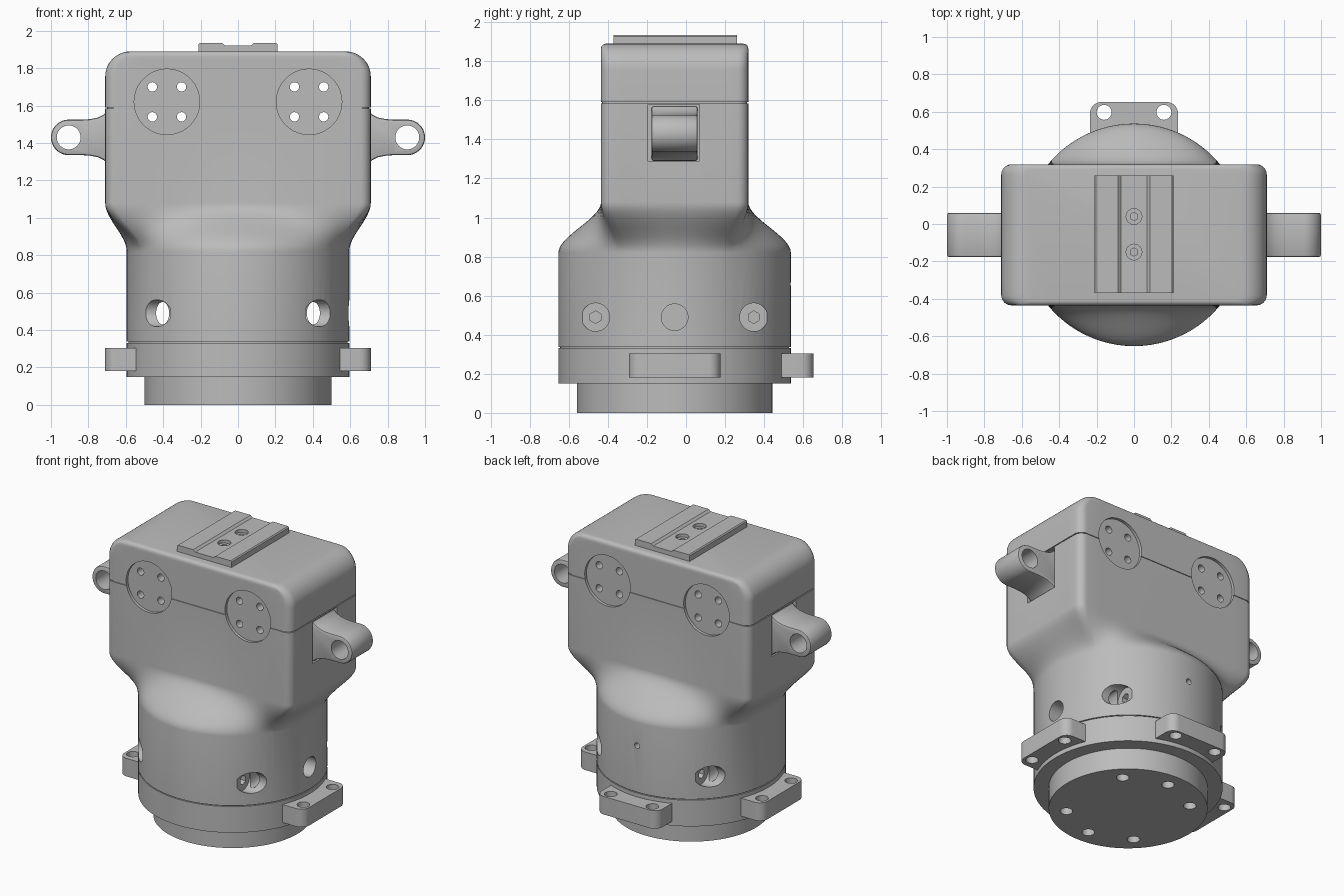
import bpy, bmesh, math
from mathutils import Vector, Matrix

if "Cube" in bpy.data.objects:
    bpy.data.objects.remove(bpy.data.objects["Cube"], do_unlink=True)

CY = -0.058                       # shared centre of barrel and housing in y
HX, HY, CORNER = 0.71, 0.377, 0.055
BARREL = 0.595

grey = bpy.data.materials.new("machined grey")
grey.use_nodes = True
grey.diffuse_color = (0.5, 0.5, 0.5, 1)
grey.node_tree.nodes["Principled BSDF"].inputs["Base Color"].default_value = (0.5, 0.5, 0.5, 1)


def to_object(name, bm):
    bmesh.ops.recalc_face_normals(bm, faces=bm.faces)
    mesh = bpy.data.meshes.new(name)
    bm.to_mesh(mesh)
    bm.free()
    obj = bpy.data.objects.new(name, mesh)
    bpy.context.collection.objects.link(obj)
    return obj


def cylinder(name, a, b, radius, sides=40):
    a, b = Vector(a), Vector(b)
    axis = b - a
    turn = axis.to_track_quat('Z', 'Y').to_matrix().to_4x4()
    bm = bmesh.new()
    bmesh.ops.create_cone(bm, cap_ends=True, segments=sides, radius1=radius, radius2=radius,
                          depth=axis.length, matrix=Matrix.Translation((a + b) / 2) @ turn)
    return to_object(name, bm)


def prism(name, points, push):
    bm = bmesh.new()
    face = bm.faces.new([bm.verts.new(p) for p in points])
    made = bmesh.ops.extrude_face_region(bm, geom=[face])["geom"]
    bmesh.ops.translate(bm, vec=push, verts=[v for v in made if isinstance(v, bmesh.types.BMVert)])
    return to_object(name, bm)


def box(name, low, high):
    (x, y, z), (u, v, w) = low, high
    return prism(name, [(x, y, z), (u, y, z), (u, v, z), (x, v, z)], (0, 0, w - z))


def apply(obj, mod):
    bpy.context.view_layer.objects.active = obj
    bpy.ops.object.modifier_apply(modifier=mod.name)


def cut(obj, cutters):
    for cutter in cutters:
        mod = obj.modifiers.new("cut", 'BOOLEAN')
        mod.operation, mod.solver, mod.object = 'DIFFERENCE', 'EXACT', cutter
        apply(obj, mod)
        bpy.data.objects.remove(cutter, do_unlink=True)


def soften(obj, width):
    mod = obj.modifiers.new("soften", 'BEVEL')
    mod.width, mod.segments, mod.angle_limit = width, 2, math.radians(50)
    apply(obj, mod)


def finish(obj):
    obj.data.materials.clear()
    obj.data.materials.append(grey)
    for poly in obj.data.polygons:
        poly.material_index = 0
    bpy.ops.object.select_all(action='DESELECT')
    obj.select_set(True)
    bpy.context.view_layer.objects.active = obj
    bpy.ops.object.shade_smooth_by_angle(angle=math.radians(30))


def arc(cx, cy, r, start, end, steps):
    return [Vector((cx + r * math.cos(t), cy + r * math.sin(t)))
            for t in (start + (end - start) * i / steps for i in range(steps + 1))]


# Rounded rectangle whose straight edges are divided evenly by angle
def housing_section():
    quarter = math.pi / 2
    corners = [arc(sx * (HX - CORNER), sy * (HY - CORNER), CORNER, k * quarter, (k + 1) * quarter, 6)
               for k, (sx, sy) in enumerate([(1, 1), (-1, 1), (-1, -1), (1, -1)])]
    points = []
    for k, bend in enumerate(corners):
        points += bend
        a, b = bend[-1], corners[(k + 1) % 4][0]
        span = (math.atan2(b.y, b.x) - math.atan2(a.y, a.x)) % math.tau
        steps = 26 if k % 2 == 0 else 12
        for i in range(1, steps):
            t = math.atan2(a.y, a.x) + span * i / steps
            d = Vector((math.cos(t), math.sin(t)))
            points.append(a - (b - a) * (a.cross(d) / (b - a).cross(d)))
    return points


# Barrel blending into the box-shaped housing, with two seam grooves
section = housing_section()
circle = [p.normalized() * BARREL for p in section]
rings = []


def ring(z, shape, sx=1.0, sy=1.0):
    rings.append([(p.x * sx, p.y * sy + CY, z) for p in shape])


def groove(z, shape):
    for dz, s in [(-0.003, 1), (-0.003, 0.985), (0.003, 0.985), (0.003, 1)]:
        ring(z + dz, shape, s, s)


ring(0.15, circle)
groove(0.335, circle)
for i in range(17):
    t = i / 16
    blend = t * t * (3 - 2 * t)
    ring(0.82 + 0.26 * t, [c.lerp(s, blend) for c, s in zip(circle, section)])
groove(1.588, section)
TOP, ROUND, EDGE = 1.89, 0.135, 0.025
for i in range(13):
    t = math.pi / 2 * i / 12
    z = TOP - ROUND + ROUND * math.sin(t)
    over = max(0, z - TOP + EDGE)
    hy = HY - EDGE + math.sqrt(max(0, EDGE ** 2 - over ** 2))
    ring(z, section, (HX - ROUND * (1 - math.cos(t))) / HX, hy / HY)

bm = bmesh.new()
loops = [[bm.verts.new(p) for p in r] for r in rings]
for low, high in zip(loops, loops[1:]):
    for i in range(len(low)):
        j = (i + 1) % len(low)
        bm.faces.new((low[i], low[j], high[j], high[i]))
bm.faces.new(loops[0])
bm.faces.new(loops[-1])
housing = to_object("housing", bm)

# Round recesses front and back, each with four through holes
cutters = []
for sx in (-1, 1):
    x, z = sx * 0.38, 1.62
    for sy in (-1, 1):
        cutters.append(cylinder("recess", (x, CY + sy * (HY - 0.02), z), (x, CY + sy * 0.6, z), 0.175, 64))
    for dx in (-0.078, 0.078):
        for dz in (-0.08, 0.08):
            cutters.append(cylinder("hole", (x + dx, -1, z + dz), (x + dx, 1, z + dz), 0.025, 24))
    # Side pocket behind the lug
    near, far = sorted((sx * 0.685, sx * 0.8))
    cutters.append(box("pocket", (near, -0.195, 1.29), (far, 0.07, 1.58)))
    # Screw bores in the barrel, with hex sockets and a sight hole through
    for sy in (-1, 1):
        y = CY + sy * 0.405
        cutters.append(cylinder("bore", (sx * 0.362, y, 0.49), (sx, y, 0.49), 0.072))
        cutters.append(cylinder("socket", (sx * 0.32, y, 0.49), (sx * 0.4, y, 0.49), 0.032, 6))
    sight = cylinder("sight", (0, -1, 0), (0, 1, 0), 0.06)
    sight.data.transform(Matrix.Translation((sx * 0.403, 0, 0.49)) @ Matrix.Diagonal((0.58, 1, 1, 1)))
    cutters.append(sight)
cutters.append(cylinder("port", (0.48, CY, 0.49), (1, CY, 0.49), 0.068))
cutters.append(cylinder("set_screw_hole", (0, 0.4, 0.66), (0, 1, 0.66), 0.02, 20))
cut(housing, cutters)
finish(housing)

# Base spigot with six bolt holes
base = cylinder("base_spigot", (0, CY, 0), (0, CY, 0.2), 0.5, 96)
bolts = []
for deg in (45, 90, 135, 225, 270, 315):
    x, y = 0.39 * math.cos(math.radians(deg)), CY + 0.39 * math.sin(math.radians(deg))
    bolts.append(cylinder("bolt", (x, y, -0.1), (x, y, 0.12), 0.04, 28))
cut(base, bolts)
finish(base)

# Three mounting tabs round the barrel
for name, deg in (("back_tab", 0), ("right_tab", 90), ("left_tab", -90)):
    outline = [Vector((0.235, 0.45))] + arc(0.175, 0.65, 0.06, 0, math.pi / 2, 8)
    outline += [Vector((-p.x, p.y)) for p in reversed(outline)]
    tab = prism(name, [(p.x, p.y, 0.18) for p in outline], (0, 0, 0.125))
    cut(tab, [cylinder("hole", (x, 0.655, 0), (x, 0.655, 0.5), 0.04, 28) for x in (-0.16, 0.16)])
    tab.data.transform(Matrix.Translation((0, CY, 0)) @ Matrix.Rotation(math.radians(deg), 4, 'Z'))
    finish(tab)

# Side lugs with an eye and a flared root
for name, sx in (("left_lug", 1), ("right_lug", -1)):
    flare = [(0.62, 0.145), (0.70, 0.138), (0.72, 0.12), (0.75, 0.106), (0.79, 0.098), (0.83, 0.095)]
    top = [Vector(p) for p in flare] + arc(0.905, 0, 0.095, math.pi / 2, 0, 12)
    outline = top + [Vector((p.x, -p.y)) for p in reversed(top[:-1])]
    lug = prism(name, [(sx * p.x, -0.177, 1.43 + p.y) for p in outline], (0, 0.237, 0))
    soften(lug, 0.012)
    cut(lug, [cylinder("eye", (sx * 0.905, -1, 1.43), (sx * 0.905, 1, 1.43), 0.064, 40)])
    finish(lug)

# Top mounting plate with a shallow channel and two screw holes
half = [(0.21, 1.87), (0.21, 1.928), (0.203, 1.935), (0.085, 1.935), (0.07, 1.922)]
profile = half + [(-x, z) for x, z in reversed(half)]
plate = prism("top_plate", [(x, -0.37, z) for x, z in profile], (0, 0.63, 0))
holes = []
for y in (0.04, -0.15):
    holes.append(cylinder("counterbore", (0, y, 1.9), (0, y, 2), 0.042, 32))
    holes.append(cylinder("socket", (0, y, 1.8), (0, y, 2), 0.022, 6))
cut(plate, holes)
finish(plate)
